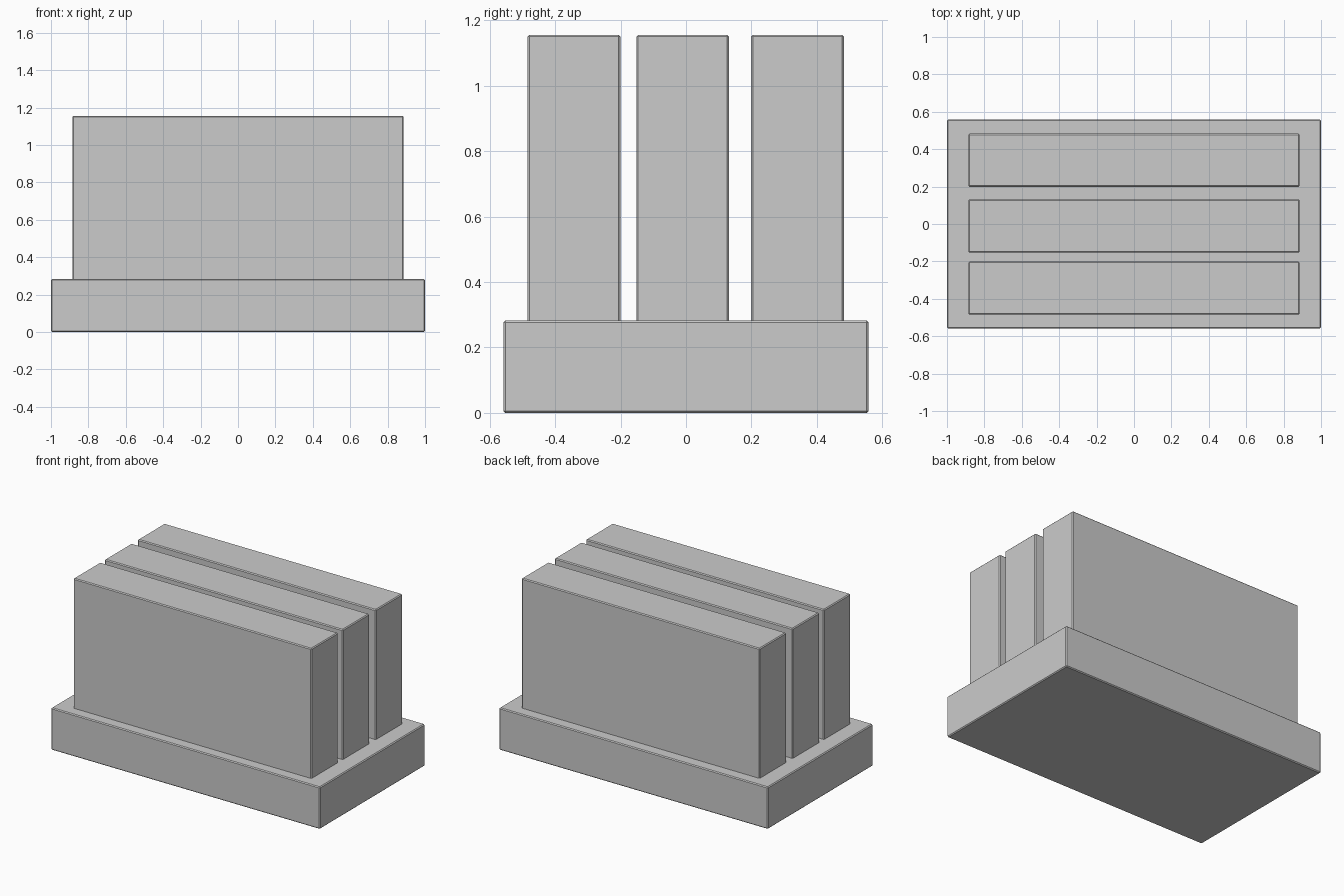
import bpy

if "Cube" in bpy.data.objects:
    bpy.data.objects.remove(bpy.data.objects["Cube"])


def block(name, size, centre):
    """Box with a very fine edge chamfer."""
    bpy.ops.mesh.primitive_cube_add(size=1, location=centre)
    ob = bpy.context.object
    ob.name = name
    ob.scale = size
    bpy.ops.object.transform_apply(location=False, rotation=False, scale=True)
    bevel = ob.modifiers.new("edge_chamfer", 'BEVEL')
    bevel.width = 0.006
    bevel.segments = 1
    return ob


BASE_H, TOP = 0.283, 1.156
SINK = 0.02  # slabs sit slightly into the base

# Base plinth
block("base", (2.0, 1.117, BASE_H), (0, 0, BASE_H / 2))

# Three upright slabs, slightly unevenly spaced
bottom = BASE_H - SINK
for name, y in (("front_slab", -0.343), ("middle_slab", -0.010), ("back_slab", 0.341)):
    block(name, (1.772, 0.284, TOP - bottom), (0, y, (TOP + bottom) / 2))
